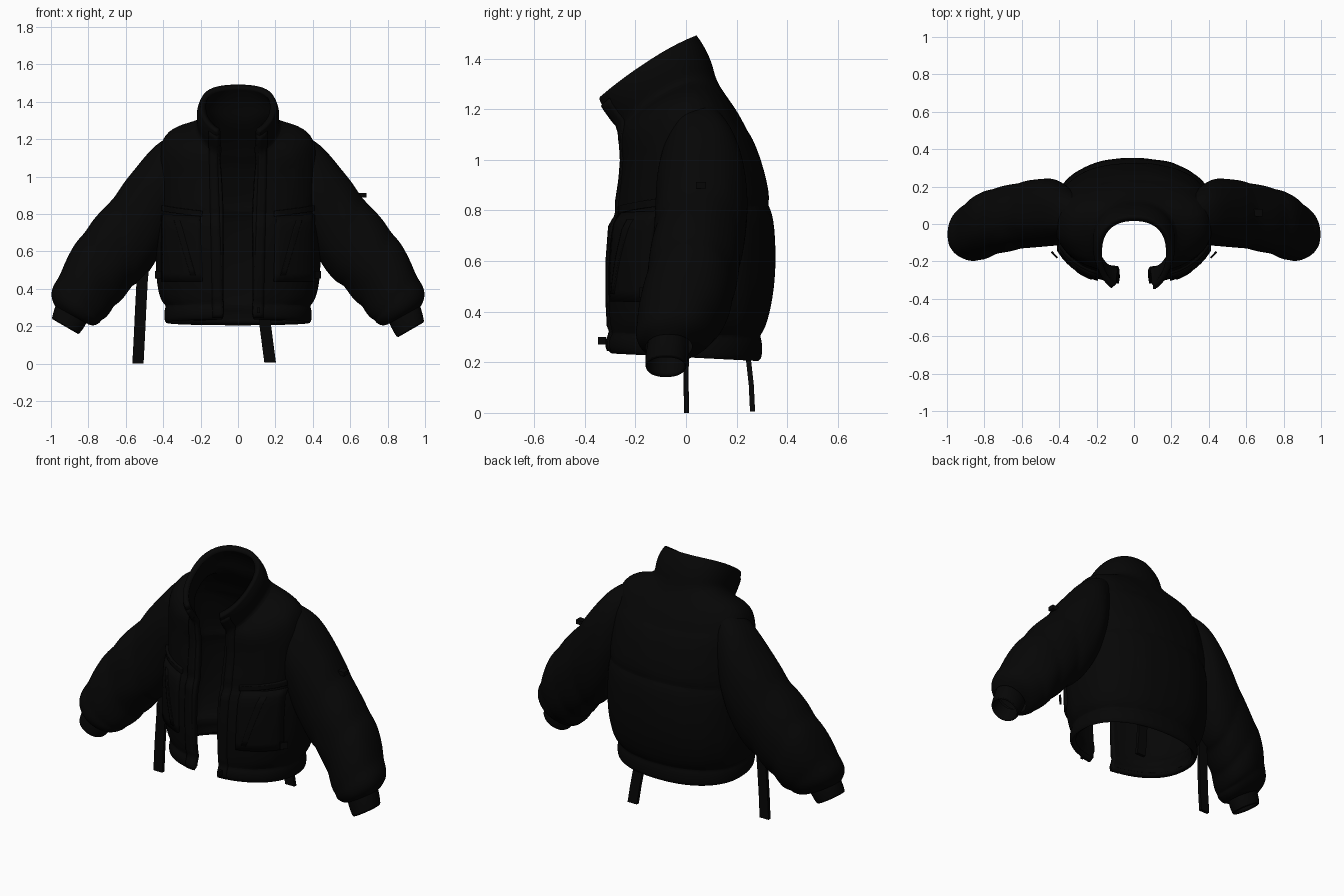
import bpy, bmesh, math
from mathutils import Vector, noise

if "Cube" in bpy.data.objects:
    bpy.data.objects.remove(bpy.data.objects["Cube"])

black = bpy.data.materials.new("black_fabric")
black.diffuse_color = (0.0018, 0.0018, 0.0018, 1)
black.use_nodes = True
black.node_tree.nodes["Principled BSDF"].inputs["Base Color"].default_value = black.diffuse_color


def finish(name, bm, thickness=0.0, subdiv=0, angle=50):
    me = bpy.data.meshes.new(name)
    bm.to_mesh(me)
    bm.free()
    me.materials.append(black)
    ob = bpy.data.objects.new(name, me)
    bpy.context.collection.objects.link(ob)
    if subdiv:
        m = ob.modifiers.new("smooth", 'SUBSURF')
        m.levels = m.render_levels = subdiv
    if thickness:
        m = ob.modifiers.new("padding", 'SOLIDIFY')
        m.thickness = thickness
        m.offset = -1
    bpy.ops.object.select_all(action='DESELECT')
    ob.select_set(True)
    bpy.context.view_layer.objects.active = ob
    bpy.ops.object.shade_smooth_by_angle(angle=math.radians(angle))
    return ob


def grid(rows, closed=False, flip=False):
    bm = bmesh.new()
    vs = [[bm.verts.new(p) for p in r] for r in rows]
    n = len(rows[0])
    for a, b in zip(vs, vs[1:]):
        for i in range(n if closed else n - 1):
            j = (i + 1) % n
            q = (a[i], a[j], b[j], b[i])
            bm.faces.new(q[::-1] if flip else q)
    return bm


def box(name, centre, size, turn=0.0):
    bm = bmesh.new()
    bmesh.ops.create_cube(bm, size=1)
    bmesh.ops.scale(bm, vec=size, verts=bm.verts)
    ob = finish(name, bm)
    ob.location = centre
    ob.rotation_euler.z = turn
    return ob


# Body levels: front z, back z, half width, front y, back y, half gap, side lift
LEVELS = [
    (.235, .205, .385, -.300, .285, .08, 0), (.25, .215, .395, -.318, .302, .08, 0),
    (.295, .285, .395, -.318, .302, .08, 0), (.315, .305, .382, -.300, .288, .08, 0),
    (.34, .33, .415, -.312, .315, .08, 0), (.45, .45, .440, -.318, .345, .08, 0),
    (.60, .60, .442, -.318, .357, .08, 0), (.74, .79, .437, -.308, .347, .08, 0),
    (.785, .82, .425, -.280, .320, .08, 0), (.83, .85, .430, -.282, .335, .08, 0),
    (.92, 1.0, .430, -.268, .299, .085, .01), (.99, 1.09, .427, -.262, .262, .09, .05),
    (1.005, 1.11, .422, -.262, .242, .09, .06), (1.05, 1.18, .40, -.266, .210, .095, .105),
    (1.08, 1.26, .31, -.274, .154, .10, .09), (1.10, 1.315, .215, -.285, .117, .105, .05),
    (1.125, 1.38, .222, -.308, .105, .11, .05), (1.175, 1.45, .220, -.345, .072, .115, .035),
    (1.215, 1.492, .200, -.378, .042, .115, .025)]
N = 2.25


def power(s):
    return math.copysign(abs(s) ** (2 / N), s)


def section(v):
    i = min(int(v), len(LEVELS) - 2)
    return [p + (q - p) * (v - i) for p, q in zip(LEVELS[i], LEVELS[i + 1])]


def start_angle(L, x):
    return math.asin(min(1, (x / L[2]) ** (N / 2)))


def surf(t, v, out=0.0):
    zf, zb, a, yf, yb, gap, lift = section(v)
    yc = yf + (yb - yf) * .52
    s, c = math.sin(t), math.cos(t)
    x = a * power(s)
    y = yc - (yc - yf if c > 0 else yb - yc) * power(c)
    k = (y - yf) / (yb - yf)
    p = Vector((x, y, zf + (zb - zf) * k + lift * s * s))
    return p + Vector((s, -c, 0)) * out


def on_front(x, z, out, side):
    """Point on the front panel at width x and height z."""
    v = next(i for i in range(len(LEVELS) - 1) if LEVELS[i + 1][0] >= z)
    v += (z - LEVELS[v][0]) / (LEVELS[v + 1][0] - LEVELS[v][0])
    p = surf(start_angle(section(v), x), v, out)
    p.x *= side
    return p


# Padded shell with collar, open down the front
rows = []
for v in range(len(LEVELS)):
    L = section(v)
    t0 = start_angle(L, L[5])
    row = []
    for i in range(57):
        t = t0 + (2 * math.pi - 2 * t0) * i / 56
        puff = noise.noise(Vector((7 * math.sin(t), 7 * math.cos(t), v * .6))) * .006
        row.append(surf(t, v, puff if 2 < v < 15 else 0))
    rows.append(row)
finish("jacket_body", grid(rows), .032, 2)

# Sleeve rings: outer x, z; inner x, z; centre y; half depth
SLEEVE = [
    (.31, 1.235, .37, .68, .05, .14), (.39, 1.210, .40, .61, .06, .175),
    (.46, 1.155, .43, .56, .063, .183),
    (.535, 1.065, .47, .50, .060, .182), (.62, .955, .53, .43, .05, .182),
    (.705, .85, .59, .375, .035, .18), (.785, .765, .635, .325, .022, .178),
    (.87, .655, .68, .27, .006, .180), (.93, .53, .71, .235, -.017, .176),
    (.99, .415, .735, .215, -.042, .158), (1.003, .36, .775, .20, -.055, .132),
    (.98, .31, .80, .21, -.068, .092)]
CUFF = [(.965, .34, .80, .235, -.07, .08), (.98, .30, .815, .205, -.072, .085),
        (1.0, .235, .852, .15, -.08, .084), (.987, .235, .862, .162, -.08, .072),
        (.95, .30, .83, .235, -.072, .07)]


def tube(name, rings, side, subdiv, wrinkle):
    rows = []
    for ox, oz, ix, iz, y, d in rings:
        mid = Vector(((ox + ix) / 2, y, (oz + iz) / 2))
        half = Vector(((ox - ix) / 2, 0, (oz - iz) / 2))
        row = []
        for i in range(28):
            a = 2 * math.pi * i / 28
            p = mid + half * math.cos(a) + Vector((0, d * power(math.sin(a)), 0))
            p += (p - mid) * wrinkle * noise.noise(p * 9)
            row.append((p.x * side, p.y, p.z))
        rows.append(row)
    bm = grid(rows, closed=True)
    bmesh.ops.recalc_face_normals(bm, faces=bm.faces)
    return finish(name, bm, 0, subdiv)


def sleeve_rings():
    """Split the sleeve into quilted panels with pinched seams."""
    out = []
    for k, (p, q) in enumerate(zip(SLEEVE, SLEEVE[1:])):
        out.append(p)
        if k in (4, 6, 8):
            m = [(a + b) / 2 for a, b in zip(p, q)]
            f = .03
            out.append((m[0] + (m[2] - m[0]) * f, m[1] + (m[3] - m[1]) * f,
                        m[2] + (m[0] - m[2]) * f, m[3] + (m[1] - m[3]) * f, m[4], m[5] * .96))
    return out + [SLEEVE[-1]]


def patch(name, corners, out, thick, side, nx=8, nz=8):
    """Curved plate on the front; corners are low-in, low-out, top-in, top-out."""
    a, b, c, d = [Vector(p) for p in corners]
    rows = []
    for j in range(nz + 1):
        l, r = a.lerp(c, j / nz), b.lerp(d, j / nz)
        rows.append([on_front(*l.lerp(r, i / nx), out, side) for i in range(nx + 1)])
    return finish(name, grid(rows, flip=side < 0), thick)


for side, word in ((1, "left"), (-1, "right")):
    tube(word + "_sleeve", sleeve_rings(), side, 2, .05)
    # The left cuff is a little longer
    drop = [0, .006, .018, .018, .006] if side > 0 else [0] * 5
    tube(word + "_cuff", [(r[0], r[1] - e, r[2], r[3] - e, r[4], r[5])
                          for r, e in zip(CUFF, drop)], side, 1, 0)
    # Pocket, its flap and slanted welt
    patch(word + "_pocket", [(.19, .44), (.40, .44), (.20, .79), (.40, .79)], .012, .03, side)
    patch(word + "_pocket_flap", [(.19, .785), (.415, .81), (.19, .815), (.415, .84)], .014, .03, side)
    patch(word + "_pocket_welt", [(.22, .47), (.245, .47), (.30, .76), (.33, .76)], .017, .02, side)
    # Front zip placket running up to the collar
    patch(word + "_placket", [(.08, .245), (.135, .245), (.112, 1.19), (.155, 1.19)],
          .005, .025, side, 3, 48)
    box(word + "_pocket_toggle", (side * .425, -.165, .475), (.045, .01, .04), side * .8)


# Hanging straps
def strap(name, pts, w, th):
    rows = []
    for x, y, z in pts:
        rows.append([(x + sx * w / 2, y + sy * th / 2, z)
                     for sx, sy in ((-1, -1), (1, -1), (1, 1), (-1, 1))])
    bm = grid(rows, closed=True)
    bmesh.ops.holes_fill(bm, edges=bm.edges)
    bmesh.ops.recalc_face_normals(bm, faces=bm.faces)
    return finish(name, bm, angle=30)


strap("side_strap", [(-.495, .02, .60), (-.512, .01, .45), (-.52, .004, .30),
                     (-.527, 0, .15), (-.535, .002, 0)], .06, .02)
strap("back_strap", [(.138, .235, .28), (.145, .247, .21), (.158, .258, .11),
                     (.172, .263, .005)], .062, .02)

# Small trims
box("zip_pull", (.11, -.332, .285), (.015, .03, .03))
box("sleeve_zip_tab", (.665, .06, .90), (.045, .04, .025))
